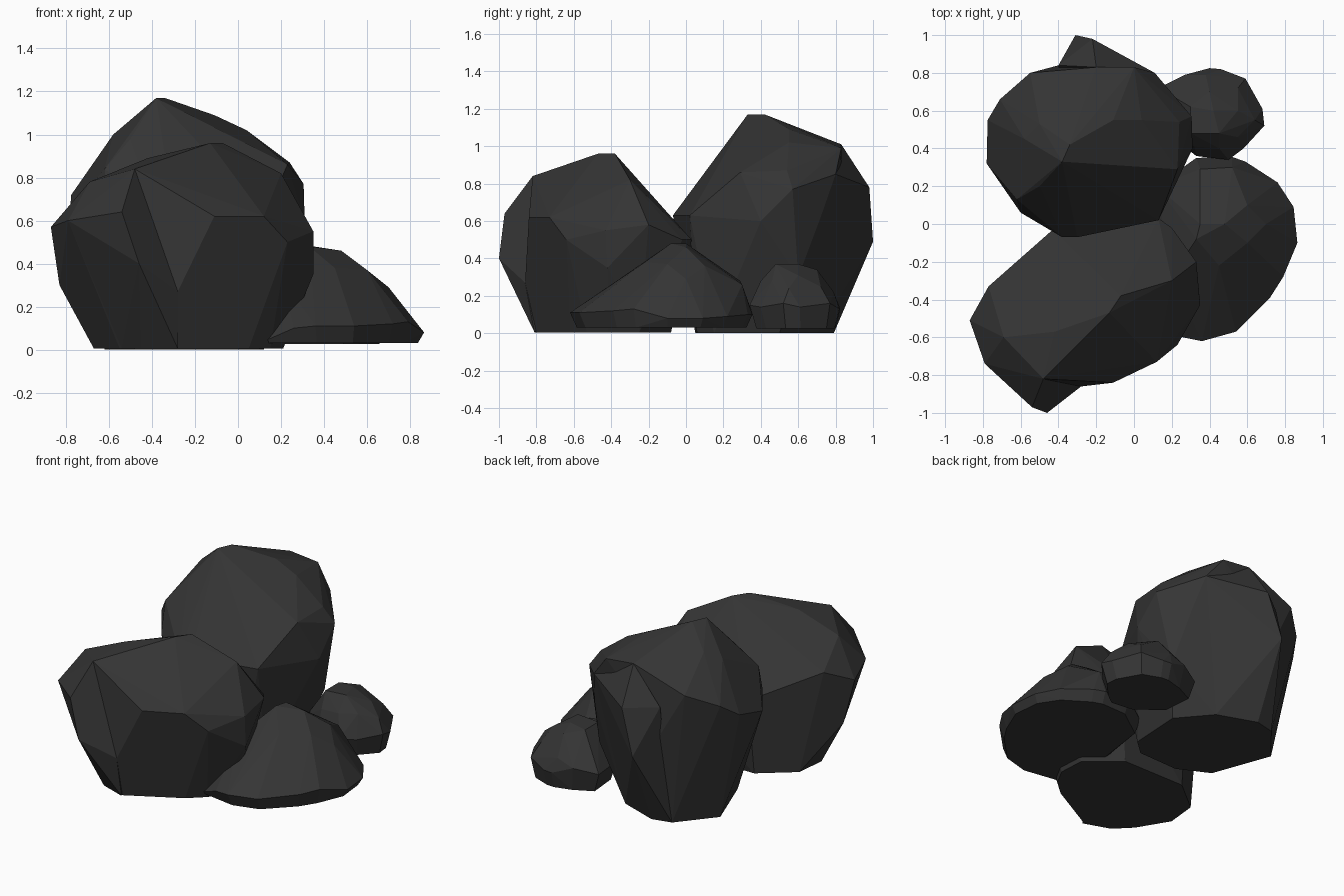
import bpy, bmesh, math

stone = bpy.data.materials.new("dark_stone")
stone.diffuse_color = (0.035, 0.035, 0.035, 1)


def hull(name, points, base=(), base_z=0.0):
    """Faceted boulder: convex hull of corner points and a flat footprint."""
    bm = bmesh.new()
    for p in list(points) + [(x, y, base_z) for x, y in base]:
        bm.verts.new(p)
    res = bmesh.ops.convex_hull(bm, input=bm.verts[:])
    junk = {g for g in res["geom_interior"] + res["geom_unused"]
            if isinstance(g, bmesh.types.BMVert)}
    bmesh.ops.delete(bm, geom=list(junk), context='VERTS')
    bmesh.ops.dissolve_limit(bm, angle_limit=math.radians(4),
                             verts=bm.verts[:], edges=bm.edges[:])
    bmesh.ops.recalc_face_normals(bm, faces=bm.faces[:])
    mesh = bpy.data.meshes.new(name)
    bm.to_mesh(mesh)
    bm.free()
    mesh.materials.append(stone)
    obj = bpy.data.objects.new(name, mesh)
    bpy.context.collection.objects.link(obj)
    return obj


def add_spur(rock, spur):
    """Weld a protruding spur onto a rock."""
    mod = rock.modifiers.new("spur", 'BOOLEAN')
    mod.operation, mod.solver, mod.object = 'UNION', 'EXACT', spur
    bpy.context.view_layer.objects.active = rock
    bpy.ops.object.modifier_apply(modifier=mod.name)
    bpy.data.objects.remove(spur)


def footprint(rim, s, cx, cy):
    """Rim outline pulled in towards a centre."""
    return [(cx + (x - cx) * s, cy + (y - cy) * s) for x, y, z in rim]


# Front left boulder
front = hull("front_boulder", [
    (-.13, -.47, .96), (-.07, -.38, .96), (-.42, -.57, .89), (-.48, -.82, .84),
    (-.69, -.6, .78), (.2, -.3, .82), (-.77, -.33, .66), (-.87, -.51, .57),
    (-.79, -.74, .6), (-.11, -.84, .62), (.12, -.73, .62), (.23, -.64, .5),
    (.35, -.43, .55), (.35, -.42, .35), (.33, -.2, .58), (.2, -.02, .5),
    (.13, .03, .5), (-.43, -.03, .5), (-.83, -.45, .3), (-.28, -.86, .27)],
    [(-.67, -.45), (-.55, -.65), (-.45, -.74), (-.28, -.8), (.05, -.62),
     (.15, -.53), (.21, -.42), (.2, -.25), (0, -.08), (-.44, -.08),
     (-.65, -.25)], 0.005)
add_spur(front, hull("front_spur", [
    (-.46, -1, .4), (-.54, -.97, .64), (-.48, -.82, .84), (-.79, -.74, .6),
    (-.28, -.86, .27), (-.3, -.5, .45)],
    [(-.54, -.66), (-.45, -.75), (-.28, -.81)], 0.005))

# Tall back boulder
back = hull("back_boulder", [
    (-.38, .33, 1.17), (-.34, .42, 1.17), (-.2, .55, 1.1), (-.11, .55, 1.09),
    (.04, .55, 1.02), (-.2, .83, 1.01), (0, .83, .99), (-.5, .53, 1.05),
    (-.58, .45, 1.0), (-.55, .8, .88), (-.71, .66, .8), (-.775, .55, .72),
    (-.78, .32, .66), (-.5, .2, .98), (-.6, .06, .65), (-.62, .13, .84),
    (-.38, -.07, .63), (-.3, -.07, .63), (.13, .02, .63), (.23, .29, .86),
    (.24, .54, .87), (.305, .57, .77), (.31, .4, .6), (.11, .8, .85),
    (.16, .72, .62), (.21, .6, .3), (-.4, .84, .6)],
    [(-.62, .53), (-.48, .15), (-.28, .05), (0, .06), (.1, .15),
     (.12, .5), (-.05, .7), (-.3, .79), (-.43, .76)])
add_spur(back, hull("back_spur", [
    (-.31, 1, .49), (-.22, .98, .78), (-.2, .83, 1.01), (-.4, .84, .78),
    (.11, .8, .85), (-.2, .5, .5)],
    [(-.43, .76), (-.3, .79), (-.05, .7)]))

# Low right boulder
rim = [(.33, .35, .12), (.52, .355, .1), (.59, .33, .1), (.76, .22, .09),
       (.845, .09, .08), (.865, -.1, .08), (.79, -.28, .13), (.72, -.39, .12),
       (.54, -.57, .11), (.36, -.62, .11), (.26, -.6, .1), (.1, -.54, .03),
       (.05, -.3, .05), (.12, .2, .12)]
hull("low_boulder", rim + [
    (.33, -.08, .48), (.35, 0, .48), (.48, 0, .46), (.45, -.22, .38),
    (.6, -.1, .37), (.6, .1, .36), (.35, .29, .28), (.52, .3, .26),
    (.7, 0, .29), (.2, -.28, .33)],
    footprint(rim, .93, .45, -.1), .03)

# Small back right boulder
rim = [(.13, .72, .15), (.27, .79, .18), (.4, .825, .13), (.46, .82, .13),
       (.59, .77, .16), (.68, .61, .14), (.69, .52, .16), (.58, .4, .14),
       (.5, .34, .15), (.33, .36, .15), (.15, .5, .15)]
hull("small_boulder", rim + [
    (.3, .48, .36), (.3, .62, .36), (.45, .48, .37), (.42, .6, .37),
    (.4, .7, .34), (.55, .6, .31), (.55, .46, .28), (.55, .72, .25),
    (.38, .79, .22), (.64, .55, .24), (.45, .4, .28), (.32, .41, .27)],
    footprint(rim, .87, .43, .62), .025)
